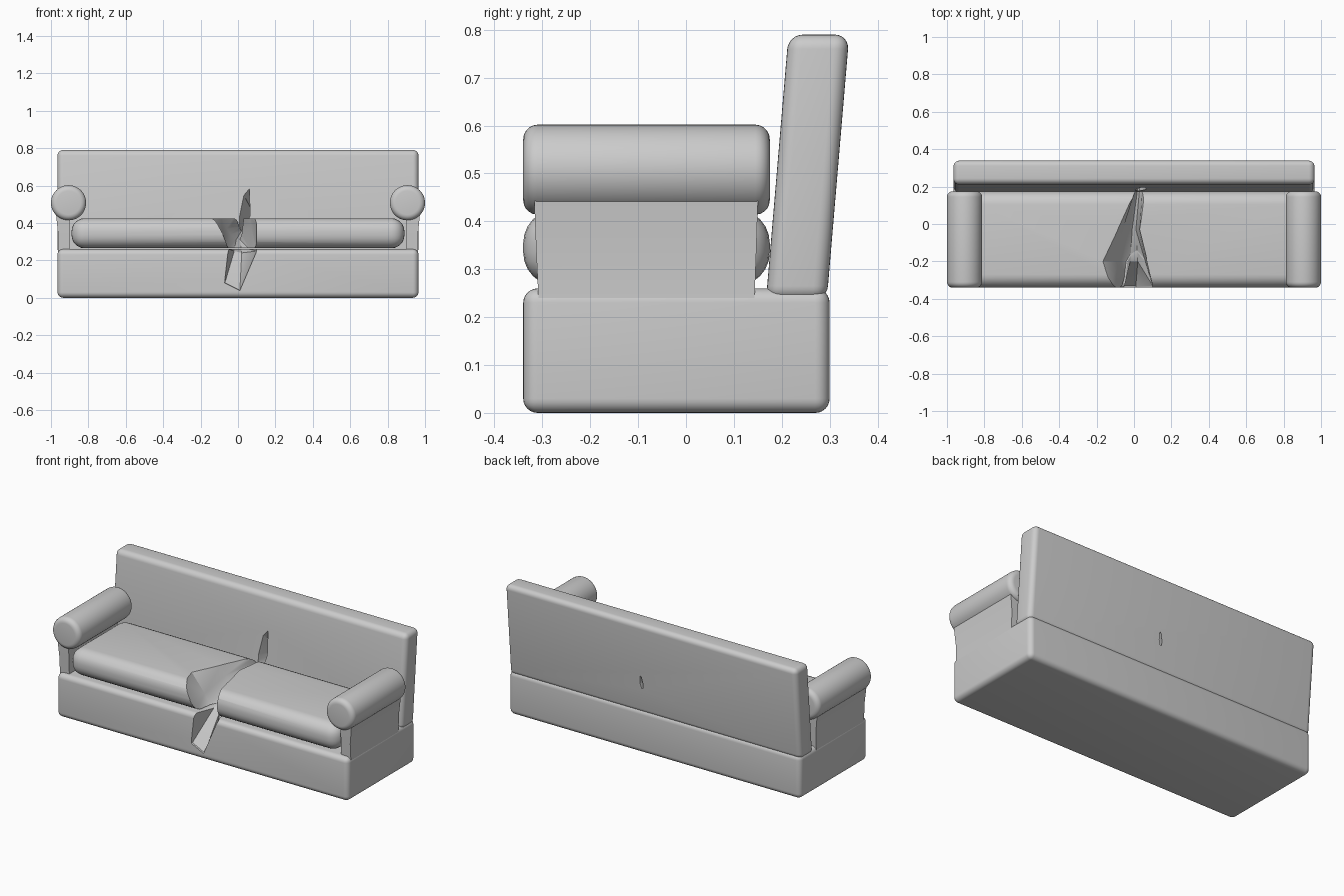
import bpy, bmesh
from math import radians, pi
from mathutils import Matrix

if "Cube" in bpy.data.objects:
    bpy.data.objects.remove(bpy.data.objects["Cube"])


def mesh_object(name, bm):
    bmesh.ops.recalc_face_normals(bm, faces=bm.faces[:])
    me = bpy.data.meshes.new(name)
    bm.to_mesh(me)
    bm.free()
    ob = bpy.data.objects.new(name, me)
    bpy.context.collection.objects.link(ob)
    return ob


def finish(ob):
    bpy.ops.object.select_all(action='DESELECT')
    bpy.context.view_layer.objects.active = ob
    ob.select_set(True)
    for mod in list(ob.modifiers):
        bpy.ops.object.modifier_apply(modifier=mod.name)
    bpy.ops.object.shade_smooth_by_angle(angle=radians(30))


def bevel(ob, width, segments=5):
    m = ob.modifiers.new("round", 'BEVEL')
    m.width, m.segments = width, segments
    m.limit_method = 'ANGLE'
    m.angle_limit = radians(40)


def cut(ob, cutter):
    m = ob.modifiers.new("tear", 'BOOLEAN')
    m.operation, m.solver, m.object = 'DIFFERENCE', 'EXACT', cutter


def loft(name, rings):
    bm = bmesh.new()
    loops = [[bm.verts.new(p) for p in r] for r in rings]
    n = len(loops[0])
    for a, b in zip(loops, loops[1:]):
        for i in range(n):
            j = (i + 1) % n
            bm.faces.new((a[i], a[j], b[j], b[i]))
    bm.faces.new(loops[0])
    bm.faces.new(loops[-1])
    return mesh_object(name, bm)


def box(name, x, y, z, shift=0.0):
    # shift leans the top towards +y
    return loft(name, [[(x[0], y[0] + s, h), (x[1], y[0] + s, h),
                        (x[1], y[1] + s, h), (x[0], y[1] + s, h)]
                       for h, s in ((z[0], 0), (z[1], shift))])


# jagged wedge that tears the middle: sections (x, z) from front to back
sections = {
    -0.42: [(-.13, .70), (-.14, .43), (-.08, .34), (-.07, .26), (-.08, .08), (.01, .03), (.10, .25), (.10, .39), (.08, .70)],
    -0.33: [(-.13, .70), (-.13, .43), (-.08, .34), (-.05, .26), (-.07, .08), (.01, .04), (.10, .25), (.10, .39), (.08, .70)],
    -0.20: [(-.14, .70), (-.17, .43), (-.08, .32), (-.05, .27), (-.02, .25), (.02, .24), (.06, .26), (.07, .38), (.06, .70)],
    -0.03: [(-.02, .63), (-.09, .43), (-.06, .37), (-.04, .34), (-.01, .31), (.01, .31), (.02, .34), (.03, .42), (.04, .66)],
    0.19: [(.03, .55), (.01, .43), (.01, .40), (.012, .38), (.02, .36), (.03, .36), (.045, .38), (.065, .44), (.06, .59)],
    0.345: [(.088, .44), (.085, .42), (.085, .415), (.086, .41), (.087, .405), (.09, .40), (.092, .41), (.093, .42), (.092, .44)],
}
tear = loft("tear_cutter", [[(x, y, z) for x, z in pts] for y, pts in sections.items()])
tri = bmesh.new()
tri.from_mesh(tear.data)
bmesh.ops.triangulate(tri, faces=tri.faces[:])
tri.to_mesh(tear.data)
tri.free()
tear.hide_render = True

# base, seat and leaning backrest, all torn in the middle
base = box("base", (-.965, .965), (-.34, .30), (0, .26))
seat = box("seat_cushion", (-.89, .89), (-.34, .175), (.265, .425))
back = box("backrest", (-.965, .965), (.167, .294), (.235, .79), .047)
for ob, r in ((base, .03), (seat, .07), (back, .03)):
    bevel(ob, r, 6)
    cut(ob, tear)
    finish(ob)

# arms: upright panel with a round bolster on top
for side, s in (("left", -1), ("right", 1)):
    panel = loft(side + "_arm_panel", [
        [(s * .90, y0, z), (s * xo, y0, z), (s * xo, y1, z), (s * .90, y1, z)]
        for z, xo, y0, y1 in ((.235, .963, -.308, .143), (.34, .962, -.313, .147),
                              (.47, .975, -.318, .151))])
    finish(panel)
    bm = bmesh.new()
    bmesh.ops.create_cone(bm, cap_ends=True, segments=48, radius1=.094, radius2=.094, depth=.515,
                          matrix=Matrix.Translation((s * .906, -.0825, .508)) @ Matrix.Rotation(pi / 2, 4, 'X'))
    roll = mesh_object(side + "_arm_roll", bm)
    bevel(roll, .03)
    finish(roll)

bpy.data.objects.remove(tear, do_unlink=True)
